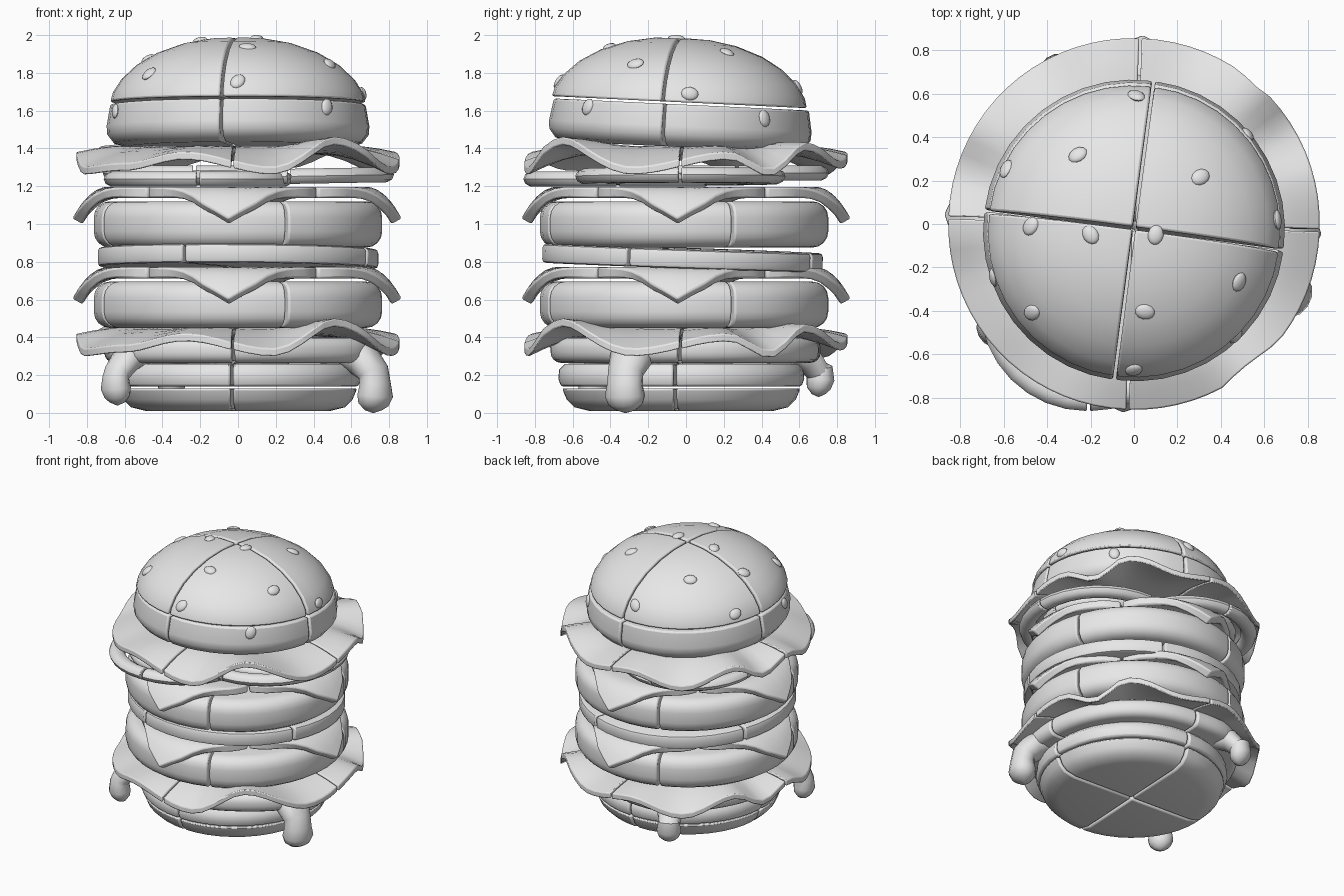
import bpy, bmesh
from math import radians, sin, cos, pi, exp
from mathutils import Matrix, Vector
from mathutils.bvhtree import BVHTree

if "Cube" in bpy.data.objects:
    bpy.data.objects.remove(bpy.data.objects["Cube"])

GREY = (0.8, 0.8, 0.8, 1.0)
mat = bpy.data.materials.new("plain_grey")
mat.use_nodes = True
mat.diffuse_color = GREY
mat.node_tree.nodes["Principled BSDF"].inputs["Base Color"].default_value = GREY


def finish(name, bm, bevel=0.0):
    """Turn a bmesh into a smooth shaded object with softened edges."""
    me = bpy.data.meshes.new(name)
    bm.to_mesh(me)
    bm.free()
    me.materials.append(mat)
    ob = bpy.data.objects.new(name, me)
    bpy.context.scene.collection.objects.link(ob)
    if bevel:
        mod = ob.modifiers.new("soft_edges", "BEVEL")
        mod.width = bevel
        mod.segments = 2
        mod.limit_method = "ANGLE"
        mod.angle_limit = radians(50)
    bpy.ops.object.select_all(action="DESELECT")
    ob.select_set(True)
    bpy.context.view_layer.objects.active = ob
    bpy.ops.object.shade_smooth_by_angle(angle=radians(42))
    return ob


def quarters(name, profile, centre, yaw=0, tilt=(0, 0), steps=10, gap=0.007, bevel=0.011):
    """Sweep a closed (r, z) profile into four wedges with a narrow slit between."""
    bm = bmesh.new()
    for k in range(4):
        cols = []
        mid = (k + 0.5) * pi / 2
        shift = Vector((cos(mid), sin(mid), 0)) * gap * 1.41
        for i in range(steps + 1):
            a = (k + i / steps) * pi / 2
            pts = profile(a) if callable(profile) else profile
            cols.append([bm.verts.new(Vector((r * cos(a), r * sin(a), z)) + shift) for r, z in pts])
        n = len(cols[0])
        for c0, c1 in zip(cols, cols[1:]):
            for j in range(n):
                bm.faces.new((c0[j], c1[j], c1[(j + 1) % n], c0[(j + 1) % n]))
        bm.faces.new(cols[0])
        bm.faces.new(cols[-1][::-1])
    bmesh.ops.remove_doubles(bm, verts=bm.verts, dist=0.0001)
    bmesh.ops.recalc_face_normals(bm, faces=bm.faces)
    bm.transform(Matrix.Translation(centre) @ Matrix.Rotation(radians(tilt[0]), 4, "X")
                 @ Matrix.Rotation(radians(tilt[1]), 4, "Y") @ Matrix.Rotation(radians(yaw), 4, "Z"))
    return finish(name, bm, bevel)


def disc(radius, height, rounding, steps=4):
    """Profile of a solid disc with rounded rims, starting at z = 0."""
    pts = [(0, 0)]
    for cz, start in ((rounding, -pi / 2), (height - rounding, 0)):
        for i in range(steps + 1):
            a = start + pi / 2 * i / steps
            pts.append((radius - rounding + rounding * cos(a), cz + rounding * sin(a)))
    return pts + [(0, height)]


# Bottom bun
quarters("bottom_bun_base", [(0, 0), (0.48, 0), (0.56, 0.02), (0.6, 0.06), (0.625, 0.12), (0, 0.12)],
         (0, -0.025, 0.01), -3)
quarters("bottom_bun_top", [(0, 0), (0.63, 0), (0.645, 0.04), (0.64, 0.09), (0.61, 0.12), (0, 0.125)],
         (0, -0.025, 0.14), -3)

# Sauce layer that bulges where it drips: angle, reach, lowest point, width
DRIPS = [(217, 0.84, 0.04, 0.088), (336, 0.825, 0.0, 0.11), (116.5, 0.825, 0.085, 0.085)]


def sauce(a):
    bulge = sum(exp(-((((a - radians(d[0]) + pi) % (2 * pi)) - pi) / 0.32) ** 2) for d in DRIPS)
    return disc(0.7 + 0.05 * bulge, 0.135, 0.055)


quarters("sauce_layer", sauce, (0, -0.01, 0.265), -2, steps=14)


def drip(name, angle, reach, low, width):
    """Drooping tube that ends in a rounded bulb."""
    u = Vector((cos(radians(angle)), sin(radians(angle)), 0))
    path = [(reach - 0.3, 0.32, 0.5), (reach - 0.17, 0.32, 1.05), (reach - 0.06, 0.285, 1.05),
            (reach, 0.215, 0.88), (reach + 0.01, low + 0.15, 0.88), (reach + 0.01, low + 0.09, 1.0),
            (reach, low + 0.045, 0.85), (reach, low + 0.015, 0.5), (reach, low, 0.05)]
    side = Vector((-u.y, u.x, 0))
    bm = bmesh.new()
    rings = []
    for i, (r, z, w) in enumerate(path):
        r0, z0, _ = path[max(i - 1, 0)]
        r1, z1, _ = path[min(i + 1, len(path) - 1)]
        t = (u * (r1 - r0) + Vector((0, 0, z1 - z0))).normalized()
        up = t.cross(side)
        depth = 0.06 if i < 2 else width * w * 0.85
        c = u * (r - 0.04) + Vector((0, 0, z))
        rings.append([bm.verts.new(c + side * cos(a) * width * w + up * sin(a) * depth)
                      for a in (2 * pi * k / 14 for k in range(14))])
    for p, q in zip(rings, rings[1:]):
        for k in range(14):
            bm.faces.new((p[k], p[(k + 1) % 14], q[(k + 1) % 14], q[k]))
    bm.faces.new(rings[0])
    bm.faces.new(rings[-1])
    bmesh.ops.recalc_face_normals(bm, faces=bm.faces)
    finish(name, bm)


for i, d in enumerate(DRIPS):
    drip(f"sauce_drip_{i + 1}", *d)

# Lettuce: rim height by angle, eased between crests and dips
WAVE = [(-17, 0.34), (17, 0.42), (33, 0.33), (50, 0.47), (75, 0.37), (100, 0.42), (125, 0.33),
        (150, 0.45), (166, 0.35), (181, 0.42), (200, 0.34), (228, 0.36), (253, 0.42), (284, 0.34),
        (310, 0.5), (343, 0.34)]


def lettuce(a):
    deg = (a * 180 / pi + 17) % 360 - 17
    for (a0, z0), (a1, z1) in zip(WAVE, WAVE[1:]):
        if a0 <= deg <= a1:
            rim = z0 + (z1 - z0) * (1 - cos(pi * (deg - a0) / (a1 - a0))) / 2 - 0.45
            break
    edge = 0.85 - 0.5 * max(0, rim)
    top = [(0, 0)]
    for s in (0, 0.25, 0.5, 0.75, 1):
        top.append((0.48 + (edge - 0.48) * s, rim * s ** 1.3 + 0.012 * sin(pi * s)))
    return [(r, z - 0.042) for r, z in top] + top[::-1]


for name, z in (("lower_lettuce", 0.45), ("upper_lettuce", 1.412)):
    quarters(name, lettuce, (0, 0, z), -2, steps=18, gap=0.006, bevel=0.007)


# Cheese: square slice with pointed corners that fold steeply down
def cheese(a):
    off = abs((a % (pi / 2)) - pi / 4)
    rim = min(0.67 / cos(pi / 4 - off), 0.865 - 0.3 * off)
    radii = [0] + [0.5 + (rim - 0.5) * i / 9 for i in range(10)]
    folds = [max(0, (r - 0.67) / 0.195) for r in radii]
    top = [(r, -0.17 * f ** 2.1) for r, f in zip(radii, folds)]
    under = [(r - 0.055 * f, z - 0.06 + 0.03 * f) for (r, z), f in zip(top, folds)]
    return under + top[::-1]


# Patties, each with cheese on top
for name, z in (("lower", 0.45), ("upper", 0.875)):
    quarters(name + "_patty", disc(0.755, 0.245, 0.085), (0, -0.01, z), 20)
    quarters(name + "_cheese", cheese, (-0.005, 0, z + 0.322), 42, steps=18)

# Tomato slice
quarters("tomato_slice", disc(0.735, 0.1, 0.02, 2), (0, -0.02, 0.77), -23, tilt=(-2, 0.4))

# Onion rings, each with a smaller ring nested inside
ONIONS = [(-0.21, -0.36, 1.238, 0.495, 0), (0.27, -0.03, 1.252, 0.55, -1), (-0.23, 0.27, 1.27, 0.48, 0)]
for i, (x, y, z, radius, lean) in enumerate(ONIONS):
    for part, r, w in (("outer", radius, 0.11), ("inner", radius - 0.14, 0.09)):
        ring = [(r - w / 2 + w / 2 * cos(a), 0.042 * sin(a))
                for a in (2 * pi * k / 10 for k in range(10))]
        quarters(f"onion_{part}_ring_{i + 1}", ring, (x, y, z), 0, (0, lean), steps=8, bevel=0.006)

# Top bun: rounded base band and dome
TILT = (-2.7, 0)
band = quarters("top_bun_base", [(0, 0), (0.58, 0), (0.65, 0.02), (0.685, 0.065), (0.688, 0.11),
                                 (0.668, 0.225), (0, 0.225)], (0, -0.035, 1.408), -7.5, TILT)
dome = quarters("top_bun_dome", [(0, 0), (0.668, 0), (0.655, 0.05), (0.61, 0.12), (0.53, 0.195),
                                 (0.42, 0.26), (0.28, 0.31), (0.14, 0.335), (0, 0.34)],
                (0, -0.035, 1.645), -7.5, TILT)

# Seeds scattered over the bun
SEEDS = [(-0.26, 0.32, 1.89), (0.31, 0.22, 1.92), (-0.48, -0.01, 1.88), (-0.2, -0.05, 1.97),
         (0.1, -0.05, 1.99), (0.47, -0.26, 1.83), (-0.46, -0.4, 1.78), (0.05, -0.4, 1.92),
         (0.0, -0.65, 1.74), (0.01, 0.58, 1.72), (-0.6, 0.26, 1.7), (0.53, 0.42, 1.56),
         (0.66, 0.02, 1.69), (0.47, -0.52, 1.62), (-0.66, -0.25, 1.6)]
deps = bpy.context.evaluated_depsgraph_get()
trees = [BVHTree.FromObject(o, deps) for o in (band, dome)]
for i, p in enumerate(SEEDS):
    hit = min((t.find_nearest(Vector(p)) for t in trees), key=lambda h: h[3])
    bm = bmesh.new()
    bmesh.ops.create_uvsphere(bm, u_segments=12, v_segments=8, radius=1)
    turn = hit[1].to_track_quat("Z", "Y").to_matrix().to_4x4()
    bm.transform(Matrix.Translation(hit[0]) @ turn @ Matrix.Rotation(i * 1.3, 4, "Z")
                 @ Matrix.Diagonal((0.046, 0.036, 0.018, 1)))
    finish(f"seed_{i + 1}", bm)
